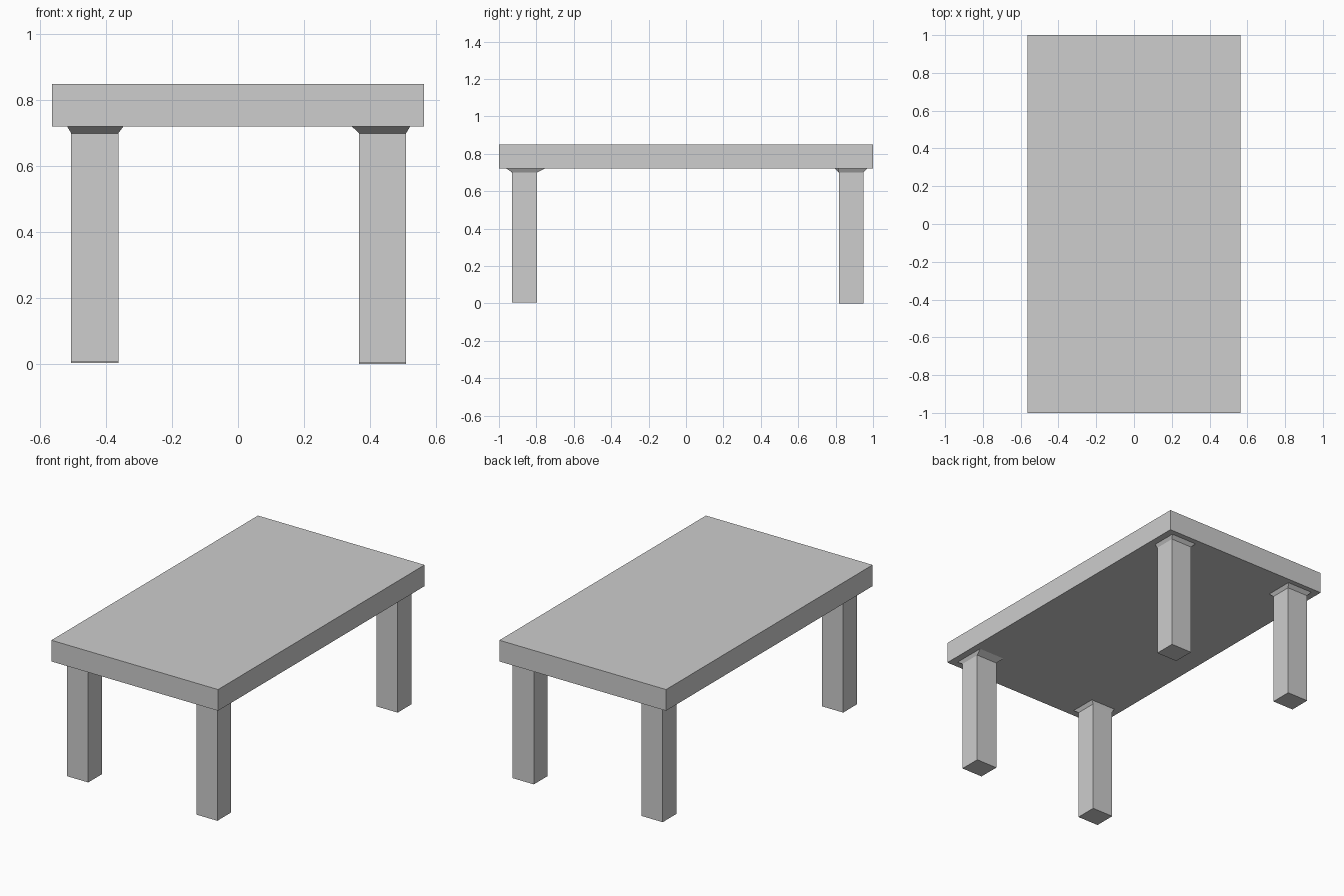
import bpy
import bmesh

if "Cube" in bpy.data.objects:
    bpy.data.objects.remove(bpy.data.objects["Cube"], do_unlink=True)

grey = bpy.data.materials.new("light_grey")
grey.use_nodes = True
colour = (0.61, 0.61, 0.61, 1)
grey.diffuse_color = colour
grey.node_tree.nodes["Principled BSDF"].inputs["Base Color"].default_value = colour


def loft(name, sections):
    """Closed solid through rectangles given as (x0, x1, y0, y1, z)."""
    bm = bmesh.new()
    rings = [[bm.verts.new(p) for p in
              ((x0, y0, z), (x1, y0, z), (x1, y1, z), (x0, y1, z))]
             for x0, x1, y0, y1, z in sections]
    bm.faces.new(rings[0][::-1])
    bm.faces.new(rings[-1])
    for low, high in zip(rings, rings[1:]):
        for i in range(4):
            j = (i + 1) % 4
            bm.faces.new((low[i], low[j], high[j], high[i]))
    mesh = bpy.data.meshes.new(name)
    bm.to_mesh(mesh)
    bm.free()
    mesh.materials.append(grey)
    obj = bpy.data.objects.new(name, mesh)
    bpy.context.collection.objects.link(obj)
    return obj


UNDERSIDE, NECK = 0.72, 0.70
HALF_X, HALF_Y = 0.0715, 0.066

# Thick slab top
loft("table_top", [(-0.565, 0.565, -1, 1, UNDERSIDE), (-0.565, 0.565, -1, 1, 0.85)])

# Legs: centre x, centre y, foot height, flare towards -x, +x, -y, +y
legs = {
    "front_right_leg": (-0.435, -0.865, 0.006, 0.012, 0.015, 0.025, 0.005),
    "front_left_leg": (0.439, -0.863, 0.004, 0.021, 0.012, 0.03, 0.04),
    "back_right_leg": (-0.435, 0.883, 0.002, 0.012, 0.015, 0.02, 0.02),
    "back_left_leg": (0.439, 0.883, 0, 0.02, 0.012, 0.005, 0.018),
}
for name, (x, y, foot, left, right, front, back) in legs.items():
    x0, x1, y0, y1 = x - HALF_X, x + HALF_X, y - HALF_Y, y + HALF_Y
    # Straight post with a short flared collar under the slab
    loft(name, [
        (x0, x1, y0, y1, foot),
        (x0, x1, y0, y1, NECK),
        (x0 - left, x1 + right, y0 - front, y1 + back, UNDERSIDE),
    ])
